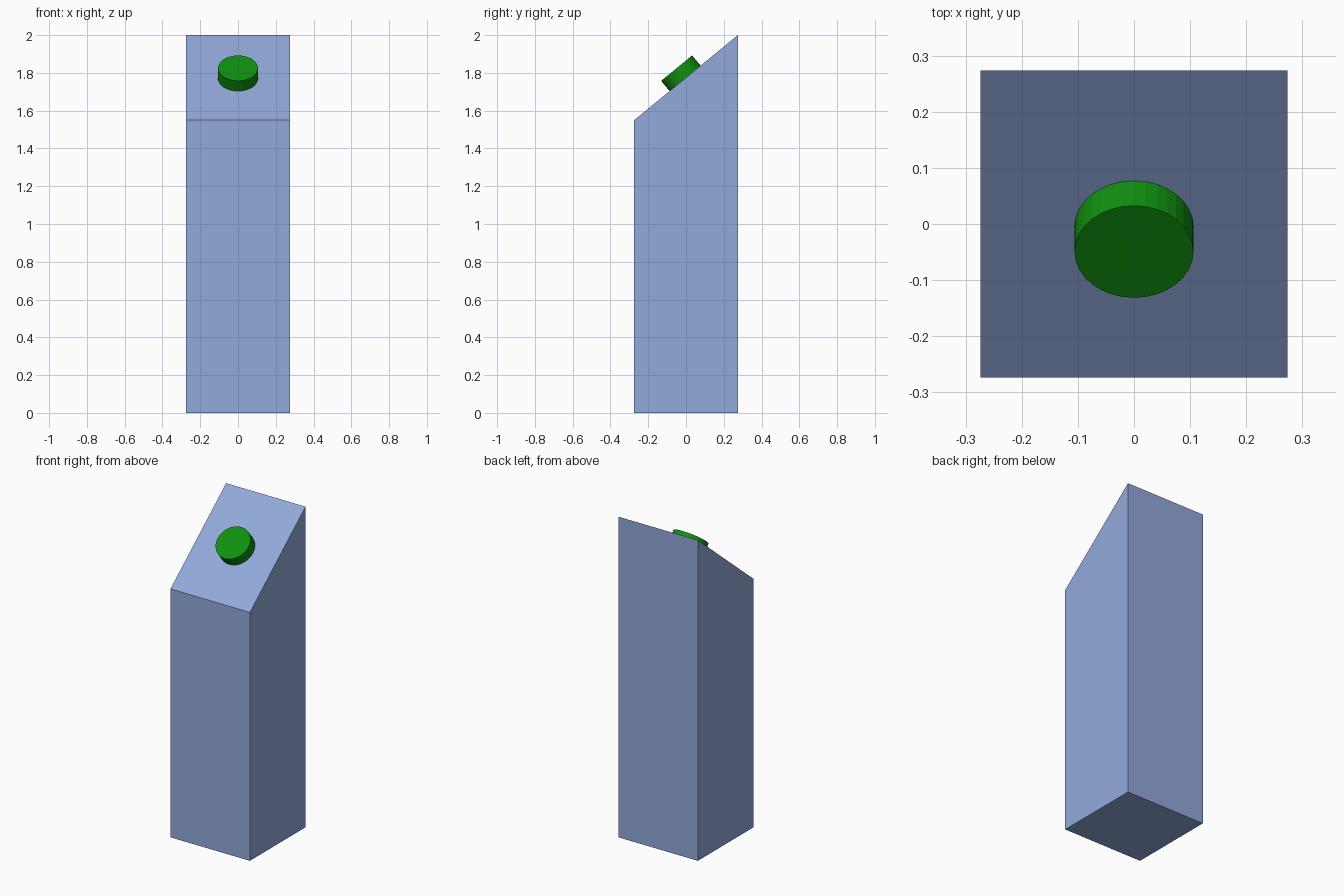
import bpy, bmesh, math
from mathutils import Matrix, Vector

if "Cube" in bpy.data.objects:
    bpy.data.objects.remove(bpy.data.objects["Cube"])

HALF = 0.274                 # half width of the square post
FRONT_Z, BACK_Z = 1.55, 2.0  # heights of the sloped top
TILT = math.atan2(BACK_Z - FRONT_Z, 2 * HALF)


def add_part(name, bm, color):
    bmesh.ops.recalc_face_normals(bm, faces=bm.faces)
    mesh = bpy.data.meshes.new(name)
    bm.to_mesh(mesh)
    bm.free()
    mat = bpy.data.materials.new(name + "_color")
    mat.diffuse_color = color
    mat.use_nodes = True
    mat.node_tree.nodes["Principled BSDF"].inputs["Base Color"].default_value = mat.diffuse_color
    mesh.materials.append(mat)
    obj = bpy.data.objects.new(name, mesh)
    bpy.context.collection.objects.link(obj)
    return obj


# Post: side profile (y, z) extruded across x
bm = bmesh.new()
profile = [(-HALF, 0), (HALF, 0), (HALF, BACK_Z), (-HALF, FRONT_Z)]
side = bm.faces.new([bm.verts.new((-HALF, y, z)) for y, z in profile])
ext = bmesh.ops.extrude_face_region(bm, geom=[side])
moved = [v for v in ext["geom"] if isinstance(v, bmesh.types.BMVert)]
bmesh.ops.translate(bm, verts=moved, vec=(2 * HALF, 0, 0))
add_part("pedestal_post", bm, (0.29, 0.40, 0.71, 1))

# Button: short cylinder seated on the slope, slightly sunk in
HEIGHT, SINK = 0.07, 0.005
normal = Vector((0, -math.sin(TILT), math.cos(TILT)))
base = Vector((0, -0.005, (FRONT_Z + BACK_Z) / 2 - 0.005 * math.tan(TILT)))
center = base + normal * (HEIGHT - SINK) / 2
bm = bmesh.new()
bmesh.ops.create_cone(bm, cap_ends=True, segments=32, radius1=0.106,
                      radius2=0.106, depth=HEIGHT + SINK,
                      matrix=Matrix.Translation(center) @ Matrix.Rotation(TILT, 4, 'X'))
add_part("button", bm, (0.005, 0.28, 0.005, 1))
